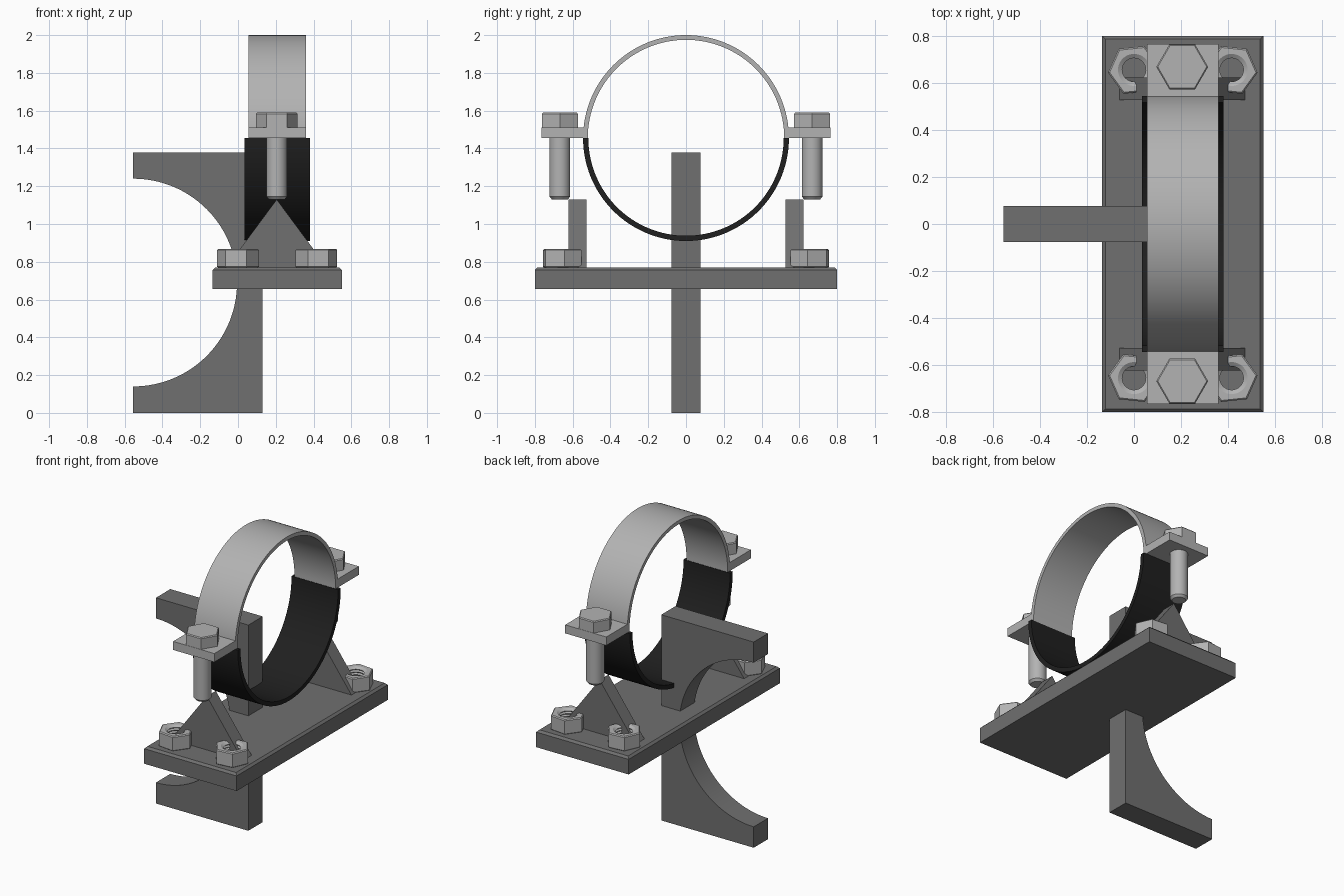
import bpy, bmesh, math
from mathutils import Matrix

if "Cube" in bpy.data.objects:
    bpy.data.objects.remove(bpy.data.objects["Cube"])


def material(name, v):
    m = bpy.data.materials.new(name)
    m.diffuse_color = (v, v, v, 1)
    m.use_nodes = True
    m.node_tree.nodes["Principled BSDF"].inputs["Base Color"].default_value = m.diffuse_color
    return m


STEEL = material("dark_steel", 0.16)
ZINC = material("light_steel", 0.45)
RUBBER = material("black_rubber", 0.014)


def finish(name, bm, mat, smooth=True):
    bmesh.ops.recalc_face_normals(bm, faces=bm.faces[:])
    me = bpy.data.meshes.new(name)
    bm.to_mesh(me)
    bm.free()
    me.materials.append(mat)
    ob = bpy.data.objects.new(name, me)
    bpy.context.collection.objects.link(ob)
    if smooth:
        bpy.ops.object.select_all(action='DESELECT')
        ob.select_set(True)
        bpy.context.view_layer.objects.active = ob
        bpy.ops.object.shade_smooth_by_angle(angle=math.radians(30))
    return ob


def extrude(name, pts, axis, a, b, mat):
    """Closed profile pushed from a to b along x (pts = y, z) or y (pts = x, z)."""
    bm = bmesh.new()
    place = (lambda u, v: (a, u, v)) if axis == 'x' else (lambda u, v: (u, a, v))
    face = bm.faces.new([bm.verts.new(place(u, v)) for u, v in pts])
    out = bmesh.ops.extrude_face_region(bm, geom=[face])
    moved = [g for g in out['geom'] if isinstance(g, bmesh.types.BMVert)]
    d = (b - a, 0, 0) if axis == 'x' else (0, b - a, 0)
    bmesh.ops.translate(bm, verts=moved, vec=d)
    return finish(name, bm, mat)


def arc(cu, cv, r, a0, a1, n):
    return [(cu + r * math.cos(math.radians(a0 + (a1 - a0) * i / n)),
             cv + r * math.sin(math.radians(a0 + (a1 - a0) * i / n))) for i in range(n + 1)]


def lathe(name, profile, loc, mat, closed=False, turn=0.0, n=48):
    """Revolve (radius, z, is_hex) rows; hex rows follow a hexagon of that corner radius."""
    bm = bmesh.new()
    rings = []
    for r, z, hexa in profile:
        ring = []
        for i in range(n):
            t = 2 * math.pi * i / n
            k = 1.0
            if hexa:
                k = math.cos(math.pi / 6) / math.cos(t % (math.pi / 3) - math.pi / 6)
            ring.append(bm.verts.new((r * k * math.cos(t), r * k * math.sin(t), z)))
        rings.append(ring)
    pairs = list(zip(rings, rings[1:]))
    if closed:
        pairs.append((rings[-1], rings[0]))
    else:
        bm.faces.new(rings[0])
        bm.faces.new(rings[-1])
    for p, q in pairs:
        for i in range(n):
            j = (i + 1) % n
            bm.faces.new((p[i], p[j], q[j], q[i]))
    bm.transform(Matrix.Translation(loc) @ Matrix.Rotation(math.radians(turn), 4, 'Z'))
    return finish(name, bm, mat)


# base plate with a chamfered top rim
bm = bmesh.new()
bmesh.ops.create_cube(bm, size=1)
bm.transform(Matrix.Translation((0.2075, 0, 0.7125))
             @ Matrix.Diagonal((0.685, 1.6, 0.115, 1)))
rim = [e for e in bm.edges if all(v.co.z > 0.75 for v in e.verts)]
bmesh.ops.bevel(bm, geom=rim, offset=0.014, segments=1, affect='EDGES')
finish("base_plate", bm, STEEL, smooth=False)

# mounting bracket with a round cut-out for the post
extrude("post_bracket",
        [(-0.555, 0), (0.13, 0), (0.13, 1.378), (-0.555, 1.378)]
        + arc(-0.555, 0.69, 0.55, 90, -90, 64), 'y', -0.076, 0.076, STEEL)

# two half rings
CZ = 1.455
extrude("lower_liner", arc(0, CZ, 0.545, 180, 360, 64) + arc(0, CZ, 0.517, 360, 180, 64),
        'x', 0.035, 0.38, RUBBER)
extrude("upper_clamp", arc(0, CZ, 0.545, 0, 180, 64) + arc(0, CZ, 0.52, 180, 0, 64),
        'x', 0.055, 0.36, ZINC)

for side, s in (("front", -1), ("back", 1)):
    # clamp ear
    extrude(f"{side}_clamp_ear",
            [(s * 0.525, CZ), (s * 0.765, CZ), (s * 0.765, 1.512), (s * 0.525, 1.512)],
            'x', 0.055, 0.36, ZINC)
    # triangular gusset
    extrude(f"{side}_gusset", [(-0.065, 0.765), (0.475, 0.765), (0.205, 1.13)],
            'y', s * 0.528, s * 0.622, STEEL)
    # clamp bolt
    lathe(f"{side}_bolt",
          [(0.042, 1.13, 0), (0.055, 1.145, 0), (0.055, 1.51, 0), (0.11, 1.51, 1),
           (0.11, 1.583, 1), (0.104, 1.589, 1)], (0.205, s * 0.668, 0), ZINC)
    # plate nuts with threaded bores
    for end, x, m in (("left", 0.0, 1), ("right", 0.415, -1)):
        bore = [(0.068, 0.1, 0)]
        for i in range(5):
            bore += [(0.050, 0.088 - 0.018 * i, 0), (0.058, 0.079 - 0.018 * i, 0)]
        lathe(f"{side}_{end}_nut",
              [(0.104, 0, 1), (0.111, 0.006, 1), (0.111, 0.094, 1), (0.104, 0.1, 1)]
              + bore + [(0.058, 0.0, 0)],
              (x, s * 0.655, 0.768), ZINC, closed=True, turn=6 * m * s)
